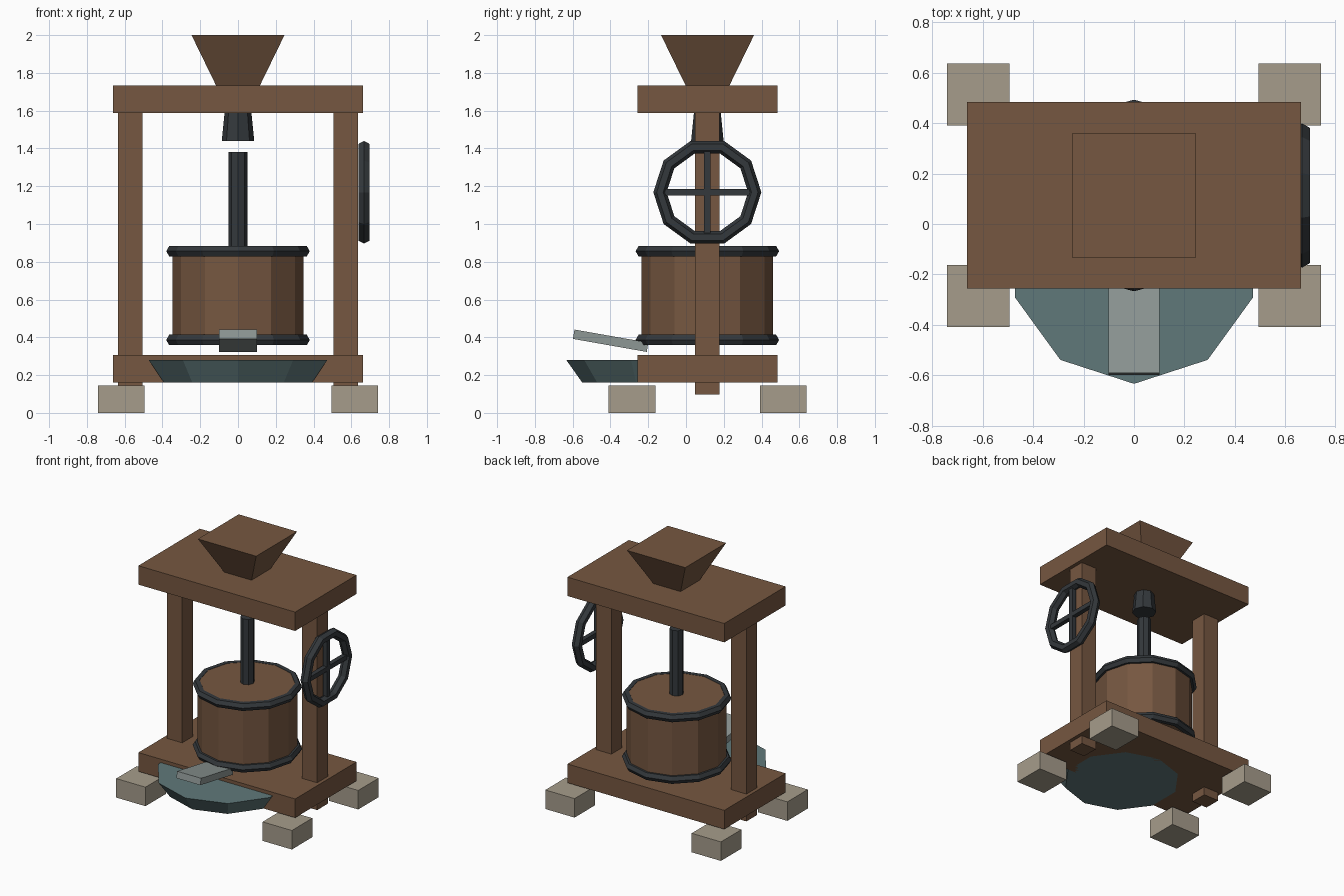
import bpy
import bmesh
from math import radians, pi, sin, cos
from mathutils import Matrix

if "Cube" in bpy.data.objects:
    bpy.data.objects.remove(bpy.data.objects["Cube"])

CY = 0.113  # depth of the press axis


def material(name, rgb):
    m = bpy.data.materials.new(name)
    m.diffuse_color = (*rgb, 1)
    m.use_nodes = True
    m.node_tree.nodes["Principled BSDF"].inputs["Base Color"].default_value = m.diffuse_color
    return m


WOOD = material("wood", (0.18, 0.095, 0.052))
IRON = material("iron", (0.034, 0.04, 0.045))
STONE = material("stone", (0.38, 0.335, 0.26))
BASIN = material("basin_metal", (0.117, 0.19, 0.195))
TIN = material("spout_metal", (0.27, 0.31, 0.30))


def finish(bm, name, mat):
    bmesh.ops.recalc_face_normals(bm, faces=bm.faces)
    mesh = bpy.data.meshes.new(name)
    bm.to_mesh(mesh)
    bm.free()
    mesh.materials.append(mat)
    ob = bpy.data.objects.new(name, mesh)
    bpy.context.collection.objects.link(ob)
    return ob


def box(name, center, size, mat, tilt=0):
    bm = bmesh.new()
    bmesh.ops.create_cube(bm, size=1, matrix=Matrix.Diagonal((*size, 1)))
    ob = finish(bm, name, mat)
    ob.location = center
    ob.rotation_euler.x = radians(tilt)
    return ob


def frustum(name, sides, r_low, r_high, z_low, z_high, y, mat, turn=0):
    # capped prism or cone section; turn = angle of the first corner
    bm = bmesh.new()
    loops = [[bm.verts.new((r * cos(turn + 2 * pi * i / sides),
                            y + r * sin(turn + 2 * pi * i / sides), z))
              for i in range(sides)]
             for r, z in ((r_low, z_low), (r_high, z_high))]
    for i in range(sides):
        j = (i + 1) % sides
        bm.faces.new((loops[0][i], loops[0][j], loops[1][j], loops[1][i]))
    for loop in loops:
        bm.faces.new(loop)
    return finish(bm, name, mat)


def ring(name, center, major, minor, sides, mat, tube_sides=6):
    # faceted torus around z
    bm = bmesh.new()
    grid = []
    for i in range(sides):
        a = 2 * pi * i / sides
        row = []
        for k in range(tube_sides):
            b = 2 * pi * k / tube_sides
            r = major + minor * cos(b)
            row.append(bm.verts.new((r * cos(a), r * sin(a), minor * sin(b))))
        grid.append(row)
    for i in range(sides):
        for k in range(tube_sides):
            i2, k2 = (i + 1) % sides, (k + 1) % tube_sides
            bm.faces.new((grid[i][k], grid[i2][k], grid[i2][k2], grid[i][k2]))
    ob = finish(bm, name, mat)
    ob.location = center
    return ob


# Frame: base, top beam, two posts
box("base_slab", (0, 0.114, 0.234), (1.324, 0.74, 0.144), WOOD)
box("top_beam", (0, 0.114, 1.66), (1.324, 0.74, 0.144), WOOD)
for side, s in (("left", -1), ("right", 1)):
    box(f"{side}_post", (s * 0.57, CY, 0.86), (0.13, 0.13, 1.525), WOOD)
    # Stone feet
    for row, y in (("front", -0.286), ("back", 0.514)):
        box(f"{row}_{side}_foot", (s * 0.618, y, 0.0725), (0.247, 0.247, 0.145), STONE)

# Hopper on top
q = 2 ** 0.5
frustum("hopper", 4, 0.112 * q, 0.246 * q, 1.725, 2.0, 0.114, WOOD, pi / 4)

# Drum with iron bands; the lid sits level with the upper band
frustum("drum", 12, 0.348, 0.348, 0.375, 0.882, CY, WOOD)
for name, z in (("lower", 0.386), ("upper", 0.856)):
    ring(f"{name}_drum_band", (0, CY, z), 0.348, 0.032, 12, IRON)

# Press screw and feed nozzle
frustum("press_screw", 8, 0.05, 0.05, 0.8, 1.38, CY, IRON)
frustum("feed_nozzle", 8, 0.086, 0.068, 1.44, 1.62, CY, IRON)

# Hand wheel on the right post
WX, WZ = 0.667, 1.168
wheel = ring("wheel_rim", (WX, CY, WZ), 0.251, 0.035, 10, IRON)
wheel.rotation_euler = (radians(90), 0, radians(90))
box("wheel_spoke_level", (WX, CY, WZ), (0.035, 0.49, 0.035), IRON)
box("wheel_spoke_upright", (WX, CY, WZ), (0.035, 0.035, 0.47), IRON)

# Catch basin and spout
frustum("catch_basin", 10, 0.413, 0.497, 0.162, 0.28, -0.137, BASIN, -pi / 2)
box("spout", (0, -0.399, 0.382), (0.202, 0.397, 0.05), TIN, -10)
